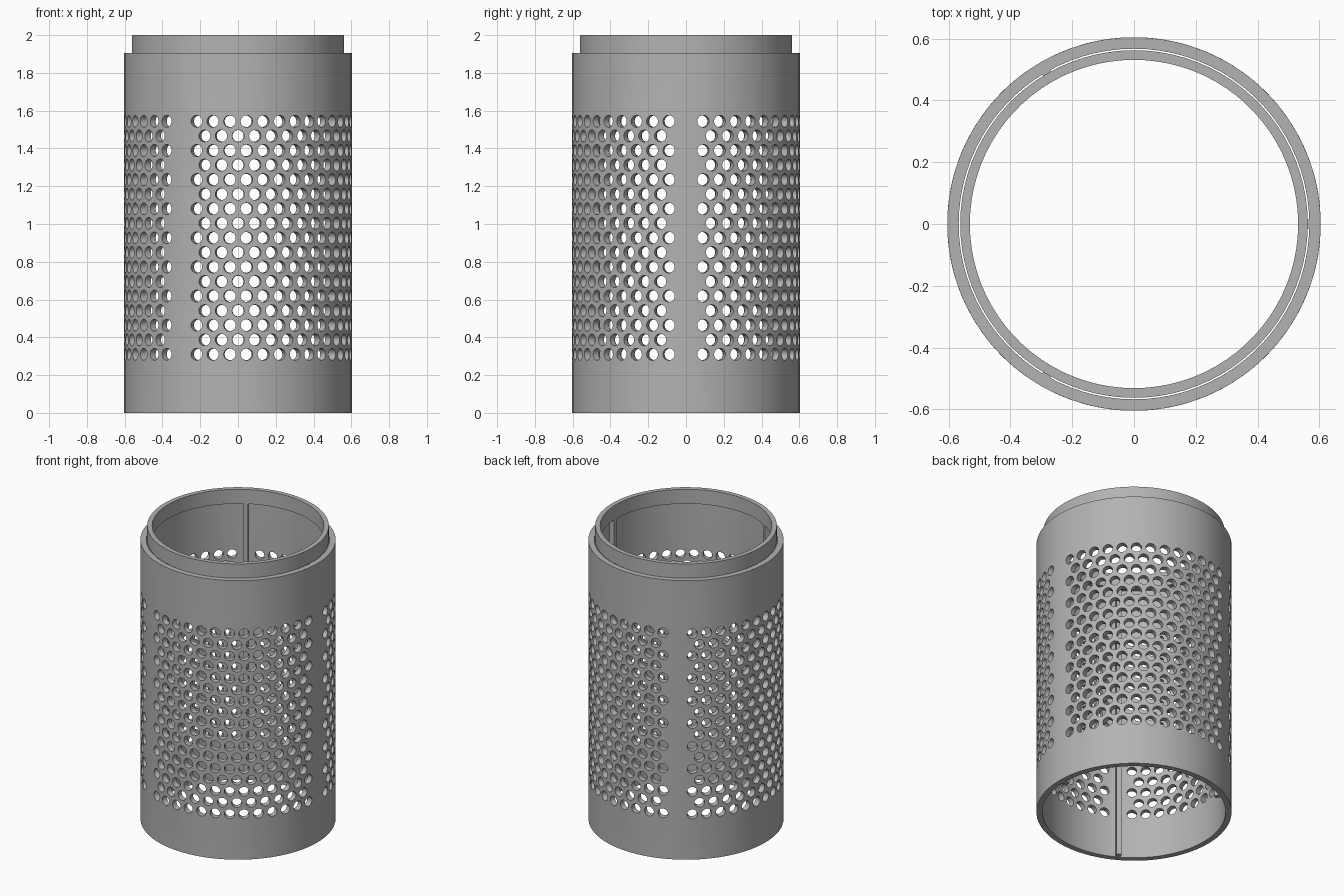
import bpy, bmesh
from math import pi, sin, cos, radians

if "Cube" in bpy.data.objects:
    bpy.data.objects.remove(bpy.data.objects["Cube"])

OUTER, WALL = 0.604, 0.037          # perforated tube
TUBE_TOP, TOP = 1.905, 2.0
STEP, PITCH = radians(8.55), 0.0771  # hole spacing around and up
ROWS, PER_ROW, HOLE_R, SIDES = 17, 13, 0.0318, 24
Z0 = 0.31 - PITCH / 2
SECTORS = 3

grey = bpy.data.materials.new("plain grey")
grey.use_nodes = True
colour = (0.45, 0.45, 0.45, 1)
grey.diffuse_color = colour
grey.node_tree.nodes["Principled BSDF"].inputs["Base Color"].default_value = colour


def add_face(bm, points, radius):
    """One face from (angle, height) pairs wrapped on a cylinder."""
    bm.faces.new([bm.verts.new((radius * cos(a), radius * sin(a), z)) for a, z in points])


def add_quad(bm, a0, a1, z0, z1, radius):
    add_face(bm, [(a0, z0), (a1, z0), (a1, z1), (a0, z1)], radius)


def add_hole_cell(bm, a, z):
    """A wall tile with a round hole in its middle."""
    def rim(i):
        t = 2 * pi * i / SIDES
        return a + HOLE_R * cos(t) / OUTER, z + HOLE_R * sin(t)
    w, h = STEP / 2, PITCH / 2
    border = [(w, -h, -3), (w, h, 3), (0, h, 6), (-w, h, 9), (-w, -h, 15), (0, -h, 18), (w, -h, 21)]
    for (x0, y0, i0), (x1, y1, i1) in zip(border, border[1:]):
        arc = [rim(i) for i in range(i1, i0 - 1, -1)]
        add_face(bm, [(a + x0, z + y0), (a + x1, z + y1)] + arc, OUTER)


def finish(bm, name, thickness):
    """Weld the sheet, thicken it inward and smooth it."""
    bmesh.ops.remove_doubles(bm, verts=bm.verts, dist=0.0003)
    mesh = bpy.data.meshes.new(name)
    bm.to_mesh(mesh)
    bm.free()
    mesh.materials.append(grey)
    obj = bpy.data.objects.new(name, mesh)
    bpy.context.collection.objects.link(obj)
    bpy.ops.object.select_all(action='DESELECT')
    obj.select_set(True)
    bpy.context.view_layer.objects.active = obj
    mod = obj.modifiers.new("wall", 'SOLIDIFY')
    mod.thickness, mod.offset = thickness, -1
    bpy.ops.object.modifier_apply(modifier=mod.name)
    bpy.ops.object.shade_smooth_by_angle(angle=radians(35))


# Column angles: each sector is a perforated field followed by a plain strip
half_field = STEP * PER_ROW / 2
columns = []
for s in range(SECTORS):
    mid = radians(60 + 120 * s)
    columns += [mid - half_field + STEP / 2 * i for i in range(2 * PER_ROW + 1)]
    columns.append(mid + radians(60))
columns.append(columns[0] + 2 * pi)

# Perforated tube
bm = bmesh.new()
for a0, a1 in zip(columns, columns[1:]):
    add_quad(bm, a0, a1, 0, Z0, OUTER)
    add_quad(bm, a0, a1, Z0 + ROWS * PITCH, TUBE_TOP, OUTER)
for s in range(SECTORS):
    mid, strip = radians(60 + 120 * s), radians(60 + 120 * s + 60)
    for r in range(ROWS):
        z, odd = Z0 + r * PITCH, r % 2
        count = PER_ROW - odd
        for k in range(count):
            add_hole_cell(bm, mid + (k - (count - 1) / 2) * STEP, z + PITCH / 2)
        left, right = mid - half_field, mid + half_field
        plain = [(right, strip), (strip, left + radians(120))]
        if odd:
            plain += [(left, left + STEP / 2), (right - STEP / 2, right)]
        for a0, a1 in plain:
            add_quad(bm, a0, a1, z, z + PITCH, OUTER)
finish(bm, "perforated_tube", WALL)

# Top collar, set just inside the tube
bm = bmesh.new()
for a0, a1 in zip(columns, columns[1:]):
    add_quad(bm, a0, a1, TUBE_TOP - 0.003, TOP, 0.562)
finish(bm, "top_collar", 0.031)

# Upright ribs behind the plain strips
for s in range(SECTORS):
    a = radians(120 * s)
    bpy.ops.mesh.primitive_cube_add(size=1, location=(0.551 * cos(a), 0.551 * sin(a), TUBE_TOP / 2),
                                    rotation=(0, 0, a))
    rib = bpy.context.object
    rib.name = f"inner_rib_{s + 1}"
    rib.scale = (0.036, 0.03, TUBE_TOP - 0.004)
    rib.data.materials.append(grey)
